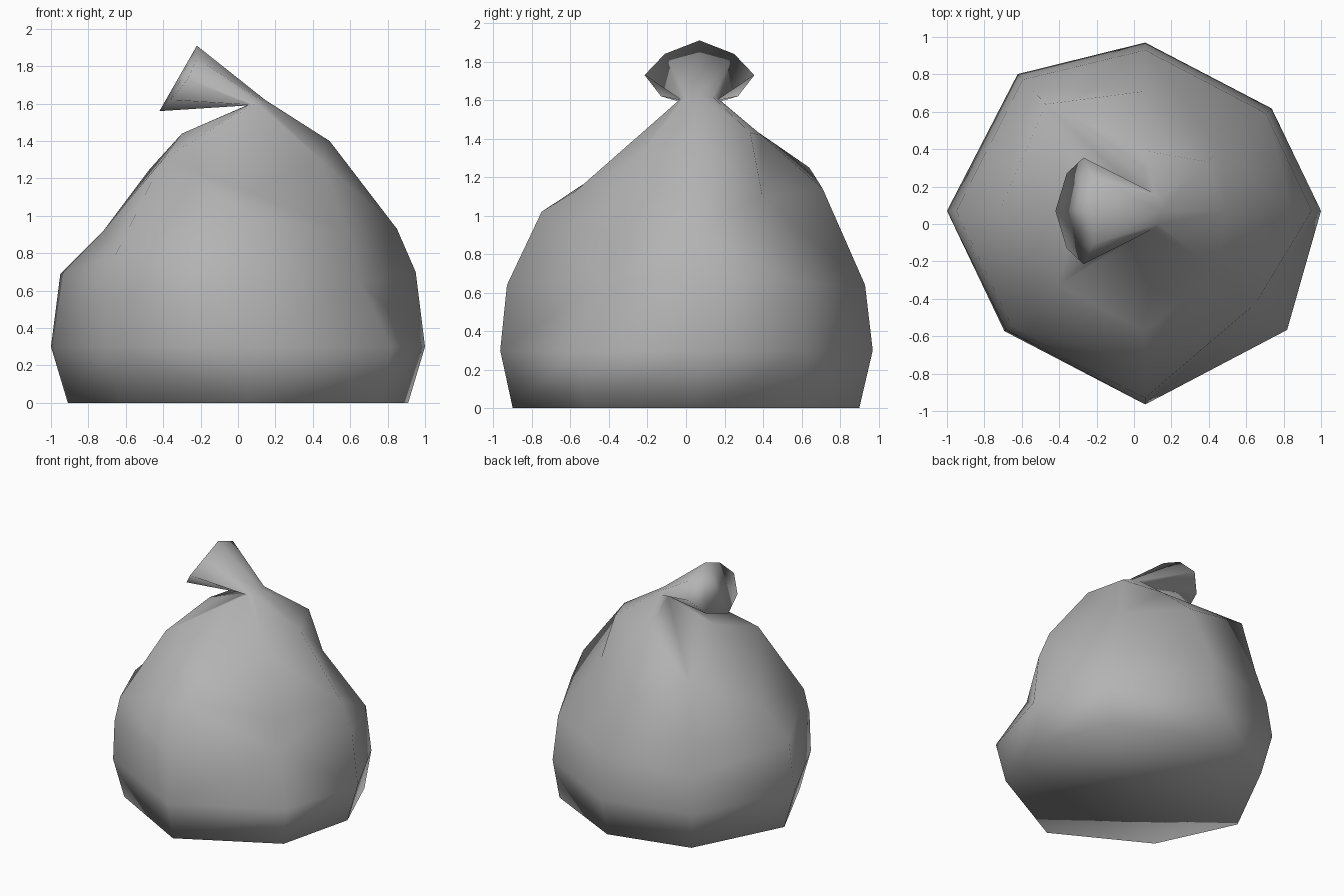
import bpy, bmesh, math

if "Cube" in bpy.data.objects:
    bpy.data.objects.remove(bpy.data.objects["Cube"])

# Axis of the bag; every column of the skin lies in one direction from it
CX, CY = 0.06, 0.07

# (direction in degrees, [(radius, height) from the floor to the shoulder])
COLUMNS = [
    (0,     [(.85, 0), (.94, .30), (.89, .70), (.79, .93), (.43, 1.40)]),
    (39,    [(.82, 0), (.87, .30), (.83, .65), (.52, 1.10), (.42, 1.43)]),
    (90,    [(.83, 0), (.90, .30), (.86, .64), (.64, 1.14), (.32, 1.42)]),
    (133,   [(.92, 0), (1.0, .30), (.96, .58), (.88, .84), (.78, 1.25)]),
    (180,   [(.97, 0), (1.06, .30), (1.01, .69), (.78, .92), (.36, 1.44)]),
    (220.5, [(.91, 0), (.99, .30), (.98, .60), (.94, .79), (.61, 1.30)]),
    (270,   [(.97, 0), (1.035, .30), (1.0, .64), (.82, 1.02), (.64, 1.13)]),
    (320,   [(.92, 0), (.99, .30), (.77, .65), (.70, .90), (.50, 1.30)]),
]
# (x, half width, z) of the mouth of the tied end, from its top to its bottom
MOUTH = [(-.22, 0, 1.91), (-.22, .18, 1.84), (-.27, .285, 1.73),
         (-.36, .20, 1.62), (-.42, 0, 1.56)]

bm = bmesh.new()
rings = []

# Body rings
for level in range(5):
    ring = []
    for deg, profile in COLUMNS:
        r, z = profile[level]
        a = math.radians(deg)
        ring.append(bm.verts.new((CX + r * math.cos(a), CY + r * math.sin(a), z)))
    rings.append(ring)

# Pinched neck ring and flared mouth ring
neck, mouth = [], []
for i in range(8):
    a = math.radians(45 * i)
    c, s = math.cos(a), math.sin(a)
    neck.append(bm.verts.new((.095 + .05 * c, CY + .10 * s, 1.605 + .015 * c)))
    x, half, z = MOUTH[min(i, 8 - i)]
    mouth.append(bm.verts.new((x, CY + (half if i < 4 else -half), z)))
rings += [neck, mouth]

# Skin between neighbouring rings
for low, high in zip(rings, rings[1:]):
    for i in range(8):
        j = (i + 1) % 8
        bm.faces.new((low[i], low[j], high[j], high[i]))

# Flat floor and closed end of the tied top
bm.faces.new(rings[0][::-1])
bm.faces.new(mouth)

# Crumpled folds: split each quad along its shorter diagonal
bmesh.ops.triangulate(bm, faces=bm.faces[:], quad_method='SHORT_EDGE')
for face in bm.faces:
    face.smooth = True

mesh = bpy.data.meshes.new("tied_bag")
bm.to_mesh(mesh)
bm.free()

# Grey plastic
grey = bpy.data.materials.new("grey plastic")
grey.diffuse_color = (0.45, 0.45, 0.45, 1)
grey.use_nodes = True
grey.node_tree.nodes["Principled BSDF"].inputs["Base Color"].default_value = grey.diffuse_color
mesh.materials.append(grey)

bag = bpy.data.objects.new("tied_bag", mesh)
bpy.context.collection.objects.link(bag)
